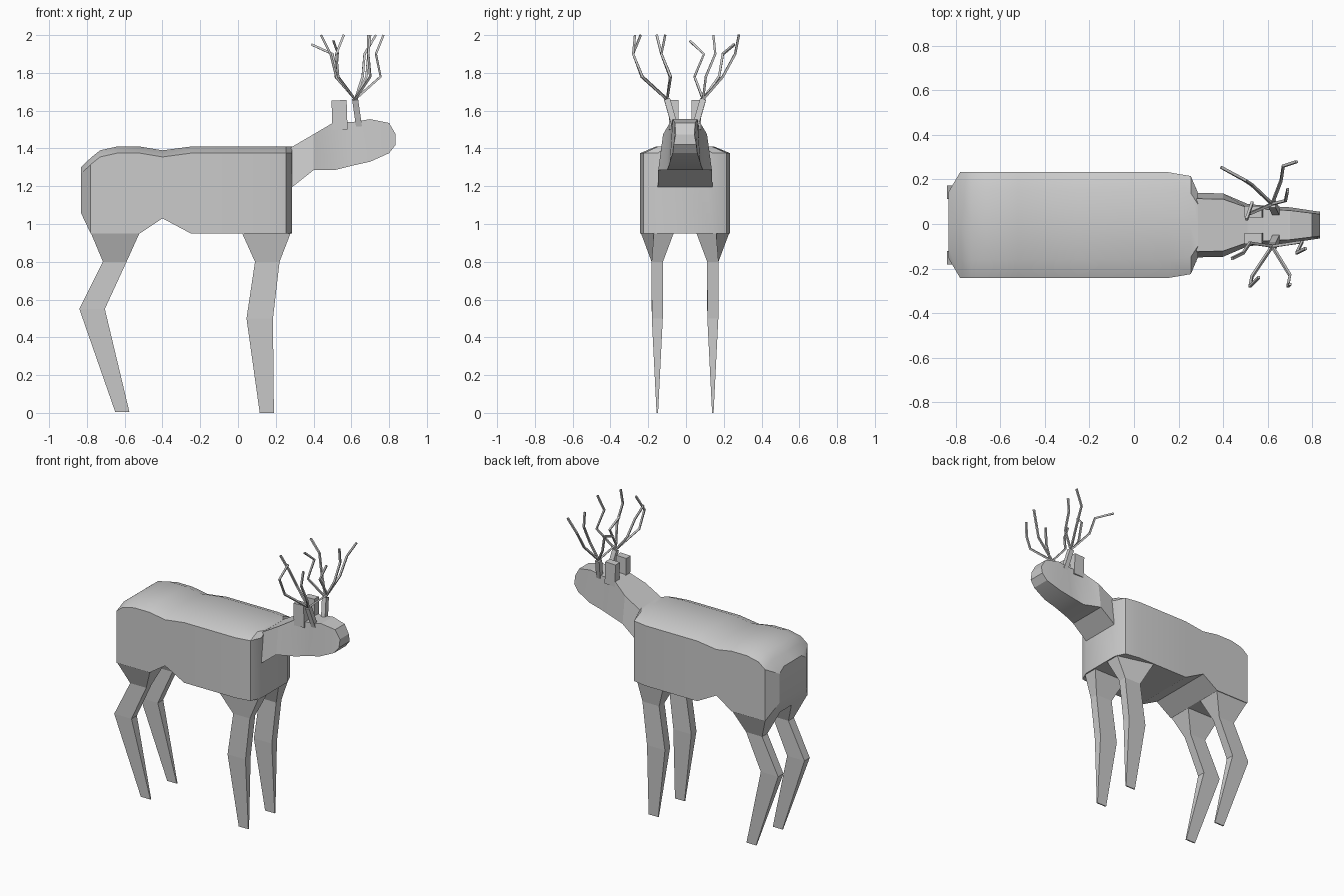
import bpy, bmesh, math
from mathutils import Vector

default_cube = bpy.data.objects.get("Cube")
if default_cube:
    bpy.data.objects.remove(default_cube, do_unlink=True)

SIDES = {"left": 1, "right": -1}
MIDLINE = -0.005

# Single plain colour
grey = bpy.data.materials.new("plain_grey")
grey.use_nodes = True
grey.diffuse_color = (0.6, 0.6, 0.6, 1)
grey.node_tree.nodes["Principled BSDF"].inputs["Base Color"].default_value = grey.diffuse_color


def loft(name, rings, smooth_angle=None):
    """Skin a closed solid through rings that share a point count."""
    bm = bmesh.new()
    loops = [[bm.verts.new(point) for point in ring] for ring in rings]
    for lower, upper in zip(loops, loops[1:]):
        for i in range(len(lower)):
            bm.faces.new((lower[i - 1], lower[i], upper[i], upper[i - 1]))
    bm.faces.new(loops[0])
    bm.faces.new(loops[-1])
    bmesh.ops.recalc_face_normals(bm, faces=bm.faces)
    mesh = bpy.data.meshes.new(name)
    bm.to_mesh(mesh)
    bm.free()
    mesh.materials.append(grey)
    part = bpy.data.objects.new(name, mesh)
    part.location.y = MIDLINE
    bpy.context.collection.objects.link(part)
    if smooth_angle:
        bpy.ops.object.select_all(action='DESELECT')
        bpy.context.view_layer.objects.active = part
        part.select_set(True)
        bpy.ops.object.shade_smooth_by_angle(angle=math.radians(smooth_angle))


def torso_ring(x, belly=0.95, back=1.41, half=0.238):
    """Flat belly, upright flanks and a bevelled back."""
    flank = back - 0.035
    crown = half * 0.65
    return [(x, -half, belly), (x, half, belly), (x, half, flank),
            (x, crown, back), (x, 0, back), (x, -crown, back), (x, -half, flank)]


def neck_ring(x, underside, top, half):
    """Four-sided section, narrower along the top."""
    upper = half * 0.82
    return [(x, -half, underside), (x, half, underside), (x, upper, top), (x, -upper, top)]


def leg_ring(side, z, rear, front, taper):
    """Level slice of a leg: wide at the hip, thin at the hoof."""
    at_hip = z > 0.9
    centre = 0.147
    half = 0.088 if at_hip else min(0.03, 0.004 + z / 20)
    inner, outer = centre - half, centre + half
    front_outer = outer - taper if at_hip else outer
    return [(rear, side * inner, z), (front, side * inner, z),
            (front, side * front_outer, z), (rear, side * outer, z)]


def rod(name, path, half):
    """Square rod along a bent path."""
    points = [Vector(point) for point in path]
    rings = []
    for i, point in enumerate(points):
        before, after = points[max(i - 1, 0)], points[min(i + 1, len(points) - 1)]
        along = (after - before).normalized()
        u = along.cross(Vector((0, 1, 0))).normalized() * half
        v = along.cross(u)
        rings.append([point + u + v, point + u - v, point - u - v, point - u + v])
    loft(name, rings)


# Torso, from rump to chest
loft("torso", [
    torso_ring(-0.832, belly=1.06, back=1.3, half=0.15),
    torso_ring(-0.78, back=1.35),
    torso_ring(-0.73, back=1.39),
    torso_ring(-0.64),
    torso_ring(-0.52),
    torso_ring(-0.4, belly=1.03, back=1.39),
    torso_ring(-0.25),
    torso_ring(0.15),
    torso_ring(0.255, half=0.22),
    torso_ring(0.287, half=0.145)], smooth_angle=28)

# Neck and head, from chest to muzzle
loft("neck_and_head", [
    neck_ring(0.28, 1.19, 1.405, 0.145),
    neck_ring(0.4, 1.285, 1.475, 0.142),
    neck_ring(0.51, 1.285, 1.54, 0.095),
    neck_ring(0.61, 1.31, 1.54, 0.085),
    neck_ring(0.7, 1.33, 1.555, 0.08),
    neck_ring(0.8, 1.375, 1.535, 0.065),
    neck_ring(0.835, 1.42, 1.475, 0.06)], smooth_angle=20)

# Leg slices: height, rear edge, front edge
hind_slices = [(0.955, -0.78, -0.52), (0.8, -0.715, -0.59),
               (0.55, -0.84, -0.705), (0.005, -0.65, -0.575)]
fore_slices = [(0.955, 0.02, 0.28), (0.8, 0.09, 0.22),
               (0.5, 0.045, 0.185), (0, 0.115, 0.19)]

# Tines: knee x and y, fork x and y, tip x, y and z, measured outward
tines = {
    "left": [(0.53, 0.18, 0.5, 0.2, 0.39, 0.26, 1.95),
             (0.66, 0.2, 0.67, 0.265, 0.73, 0.285, 2),
             (0.68, 0.11, 0.69, 0.16, 0.69, 0.15, 2),
             (0.515, 0.05, 0.53, 0.1, 0.505, 0.025, 1.97)],
    "right": [(0.53, 0.23, 0.52, 0.275, 0.56, 0.235, 2),
              (0.7, 0.225, 0.69, 0.275, 0.7, 0.265, 2),
              (0.755, 0.075, 0.73, 0.125, 0.77, 0.105, 2),
              (0.52, 0.08, 0.49, 0.125, 0.44, 0.15, 2)]}

for side_name, side in SIDES.items():
    loft(f"hind_leg_{side_name}",
         [leg_ring(side, *row, taper=0) for row in hind_slices])
    loft(f"fore_leg_{side_name}",
         [leg_ring(side, *row, taper=0.07) for row in fore_slices])

    # Upright block ear
    rod(f"ear_{side_name}", [(0.54, side * 0.06, 1.5), (0.535, side * 0.06, 1.655)], half=0.04)
    ear = bpy.data.objects[f"ear_{side_name}"]
    for vertex in ear.data.vertices:
        vertex.co.y = side * (0.06 + math.copysign(0.025, vertex.co.y - side * 0.06))

    # Leaning antler stem with four bent tines
    stem_top = (0.62, side * 0.095, 1.66)
    rod(f"antler_stem_{side_name}", [(0.64, side * 0.055, 1.52), stem_top], half=0.016)
    for number, (kx, ky, fx, fy, tx, ty, tip) in enumerate(tines[side_name], start=1):
        path = [stem_top, (kx, side * ky, 1.78), (fx, side * fy, 1.9), (tx, side * ty, tip)]
        rod(f"antler_tine_{side_name}_{number}", path, half=0.006)
